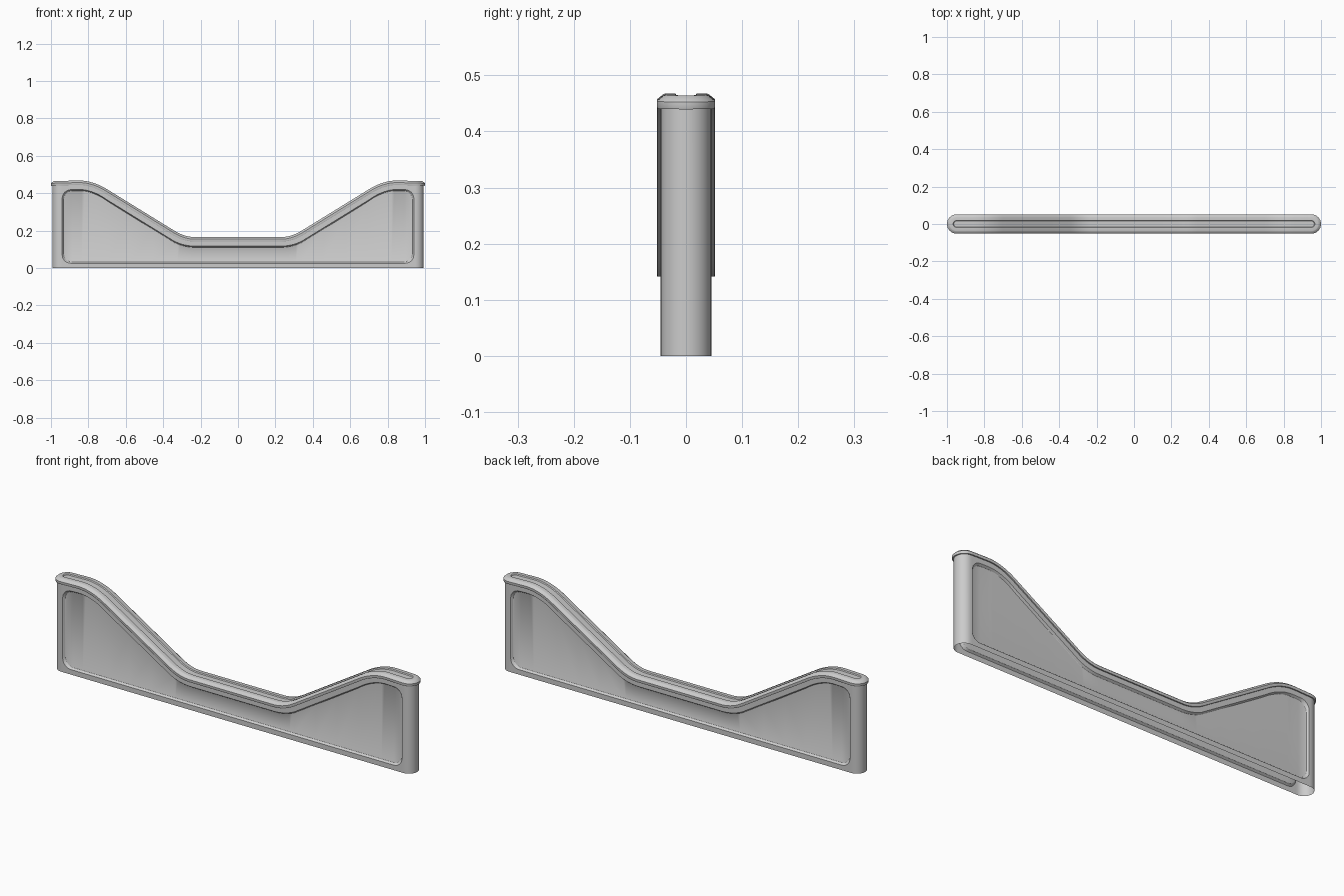
import bpy, bmesh, math

if "Cube" in bpy.data.objects:
    bpy.data.objects.remove(bpy.data.objects["Cube"])

HALF, WID = 1.0, 0.052          # rail half length and half width
FLAT = HALF - WID               # straight part of the stadium plan
LIP = 0.007                     # rail overhang past the body
PX, PR, PLO = 0.94, 0.045, 0.025  # panel half width, corner radius, bottom
K = 15                          # points in each rounded end


def slope(x):
    x = abs(x)
    s = 0.616
    if x < 0.23: return 0
    if x < 0.34: return s * (x - 0.23) / 0.11
    if x < 0.70: return s
    if x < 0.86: return s - (s + 0.03) * (x - 0.70) / 0.16
    return -0.03


def top(x, drop=0.0):
    """Height of the saddle-shaped top, lowered square to its slope."""
    n = 60
    h = abs(x) / n
    z = 0.165 + sum(slope((i + 0.5) * h) for i in range(n)) * h
    return z - drop * math.sqrt(1 + slope(x) ** 2)


# shared x stations: denser at the bends and at the panel corners
right = [0.0, 0.12, 0.23] + [0.23 + 0.11 * i / 8 for i in range(1, 9)]
right += [0.46, 0.58] + [0.70 + 0.16 * i / 10 for i in range(11)]
right += [PX - PR + PR * math.sin(math.pi / 2 * i / 8) for i in range(9)]
XS = [-x for x in reversed(right[1:])] + right
STATIONS = [-FLAT] + XS + [FLAT]


def arc(d, sign):
    r = WID - d
    return [(sign * (FLAT + r * math.sin(t)), -sign * r * math.cos(t))
            for t in (math.pi * i / (K + 1) for i in range(1, K + 1))]


def plan(d):
    """Stadium outline inset by d."""
    r = WID - d
    return ([(x, -r) for x in STATIONS] + arc(d, 1) +
            [(x, r) for x in reversed(STATIONS)] + arc(d, -1))


def finish(bm, name):
    bmesh.ops.remove_doubles(bm, verts=bm.verts, dist=1e-5)
    bmesh.ops.recalc_face_normals(bm, faces=bm.faces)
    me = bpy.data.meshes.new(name)
    bm.to_mesh(me)
    bm.free()
    ob = bpy.data.objects.new(name, me)
    bpy.context.collection.objects.link(ob)
    bpy.ops.object.select_all(action='DESELECT')
    ob.select_set(True)
    bpy.context.view_layer.objects.active = ob
    bpy.ops.object.shade_smooth_by_angle(angle=math.radians(28))


def strip(bm, a, b):
    for i in range(len(a) - 1):
        bm.faces.new((a[i], a[i + 1], b[i + 1], b[i]))


# top rail: nested stadium loops following the saddle, with a shallow groove
bm = bmesh.new()
section = [(LIP, 0.024), (0.001, 0.024), (0, 0.022), (0, 0.011), (0.003, 0.008),
           (0.012, 0.001), (0.015, 0), (0.033, 0), (0.036, 0.005)]
loops = [[bm.verts.new((x, y, top(x, dz))) for x, y in plan(d)] for d, dz in section]
for a, b in zip(loops, loops[1:]):
    strip(bm, a + a[:1], b + b[:1])
floor, n = loops[-1], len(STATIONS)
N = len(floor)
for i in range(-(K + 1) // 2, n + (K - 1) // 2):
    ids = [i % N, (i + 1) % N, (2 * n + K - 2 - i) % N, (2 * n + K - 1 - i) % N]
    bm.faces.new([floor[j] for j in dict.fromkeys(ids)])
finish(bm, "top_rail")

# body shell: open underneath, a recessed panel on each long side
bm = bmesh.new()
half = WID - LIP


def panel(e, y):
    """Lower and upper edge of the panel outline inset by e, at depth y."""
    lo, hi = [], []
    for x in XS:
        u = min(1, max(0, (abs(x) - PX + PR) / PR))
        c = PR * (1 - math.sqrt(max(0, 1 - u * u)))
        px = x * (PX - e) / PX
        lo.append(bm.verts.new((px, y, PLO + e + c)))
        hi.append(bm.verts.new((px, y, top(x, 0.048 + e) - c)))
    return lo, hi


for s in (-1, 1):
    y = s * half
    base = [bm.verts.new((x, y, 0)) for x in STATIONS]
    head = [bm.verts.new((x, y, top(x, 0.024))) for x in STATIONS]
    rings = [panel(e, s * (half - d))
             for e, d in ((0, 0), (0.002, 0.002), (0.007, 0.010), (0.009, 0.011))]
    lo, hi = rings[0]
    strip(bm, base[1:-1], lo)
    strip(bm, hi, head[1:-1])
    for q in (0, -1):
        p = 1 if q == 0 else -2
        bm.faces.new((base[q], base[p], lo[q], hi[q], head[p], head[q]))
    for (la, ha), (lb, hb) in zip(rings, rings[1:]):
        a = la + ha[::-1] + la[:1]
        b = lb + hb[::-1] + lb[:1]
        strip(bm, a, b)
    strip(bm, *rings[-1])

# rounded ends of the body
for s in (-1, 1):
    pts = [(s * FLAT, -s * half)] + arc(LIP, s) + [(s * FLAT, s * half)]
    strip(bm, [bm.verts.new((x, y, 0)) for x, y in pts],
          [bm.verts.new((x, y, top(x, 0.024))) for x, y in pts])
finish(bm, "body_shell")
